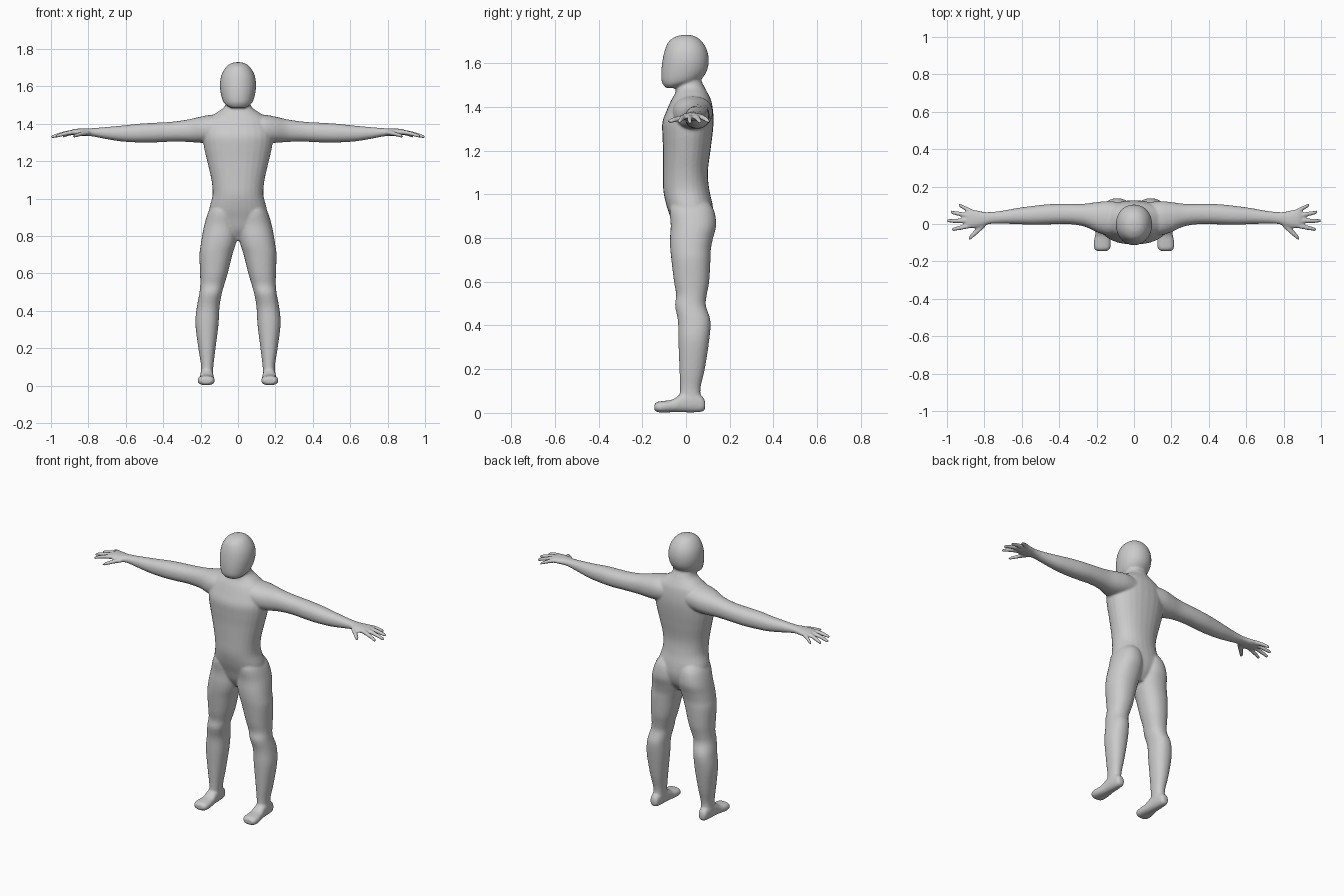
import bpy, bmesh, math
from mathutils import Vector

SKIN = bpy.data.materials.new("plain grey")
SKIN.diffuse_color = (0.6, 0.6, 0.6, 1)


def smooth_rows(rows, steps=4):
    """Catmull-Rom curve through the section rows."""
    pts = [Vector(r) for r in rows]
    out = []
    for i in range(len(pts) - 1):
        a, b, c, d = pts[max(i - 1, 0)], pts[i], pts[i + 1], pts[min(i + 2, len(pts) - 1)]
        for k in range(steps):
            t = k / steps
            out.append(0.5 * (2 * b + (c - a) * t + (2 * a - 5 * b + 4 * c - d) * t * t
                              + (3 * b - a - 3 * c + d) * t ** 3))
    return out + [pts[-1]]


def loft(bm, axis, rows, sign=1, power=2.2, sides=28):
    """Closed skin through rounded sections: (position, low a, high a, low b, high b)."""
    rings = []
    others = [i for i in range(3) if i != axis]
    for t, a0, a1, b0, b1 in smooth_rows(rows):
        ring = []
        for k in range(sides):
            ang = 2 * math.pi * k / sides
            ca, sa = math.cos(ang), math.sin(ang)
            p = [0, 0, 0]
            p[axis] = t
            p[others[0]] = (a0 + a1) / 2 + (a1 - a0) / 2 * math.copysign(abs(ca) ** (2 / power), ca)
            p[others[1]] = (b0 + b1) / 2 + (b1 - b0) / 2 * math.copysign(abs(sa) ** (2 / power), sa)
            p[0] *= sign
            ring.append(bm.verts.new(p))
        rings.append(ring)
    faces = [bm.faces.new(rings[0]), bm.faces.new(rings[-1])]
    for r, s in zip(rings, rings[1:]):
        for k in range(sides):
            n = (k + 1) % sides
            faces.append(bm.faces.new((r[k], r[n], s[n], s[k])))
    bmesh.ops.recalc_face_normals(bm, faces=faces)


def central(rows):
    """Expand (z, half width, front, back) to a symmetric section."""
    return [(z, -w, w, f, b) for z, w, f, b in rows]


HEAD = central([
    (1.729, .012, -.015, .015), (1.722, .040, -.045, .042), (1.70, .067, -.078, .072),
    (1.66, .089, -.097, .096), (1.61, .097, -.108, .104), (1.56, .092, -.113, .094),
    (1.52, .080, -.112, .062), (1.50, .064, -.104, .01), (1.486, .040, -.092, -.035)])

TORSO = central([
    (1.60, .062, -.03, .085), (1.53, .064, -.044, .07), (1.49, .073, -.045, .085),
    (1.462, .110, -.05, .10), (1.43, .155, -.068, .115), (1.38, .18, -.09, .124),
    (1.33, .188, -.108, .126), (1.27, .181, -.108, .121), (1.20, .165, -.105, .112),
    (1.10, .142, -.105, .10), (1.02, .136, -.104, .107), (.95, .153, -.09, .122),
    (.89, .155, -.07, .126), (.83, .125, -.05, .11), (.775, .06, -.015, .07)])

LEG = [
    (.98, .02, .125, -.06, .09), (.93, .008, .158, -.075, .127), (.86, .0, .18, -.07, .138),
    (.80, .003, .192, -.073, .124), (.75, .014, .20, -.072, .114), (.70, .030, .206, -.067, .112),
    (.60, .055, .203, -.055, .106), (.54, .073, .202, -.045, .095), (.49, .087, .207, -.05, .091),
    (.42, .099, .22, -.037, .112), (.33, .104, .228, -.035, .106), (.20, .120, .212, -.03, .086),
    (.11, .131, .198, -.027, .066), (.05, .135, .20, -.03, .072)]

FOOT = [
    (.088, .152, .182, .02, .05), (.075, .141, .193, .006, .075), (.03, .134, .20, .002, .10),
    (-.02, .131, .203, .003, .088), (-.06, .127, .208, .003, .062), (-.10, .124, .216, .002, .055),
    (-.13, .127, .213, .003, .051), (-.144, .142, .20, .012, .04)]

ARM = [
    (.06, -.06, .115, 1.31, 1.445), (.14, -.06, .122, 1.30, 1.448), (.20, -.043, .117, 1.298, 1.438),
    (.27, -.012, .108, 1.303, 1.422), (.36, .0, .108, 1.304, 1.41), (.45, -.002, .106, 1.30, 1.405),
    (.53, -.004, .098, 1.30, 1.40), (.62, -.001, .086, 1.305, 1.39), (.71, .002, .07, 1.319, 1.382),
    (.77, .0, .064, 1.331, 1.377), (.81, -.012, .066, 1.335, 1.375), (.85, -.022, .075, 1.336, 1.374),
    (.88, -.02, .076, 1.339, 1.371), (.897, -.008, .066, 1.346, 1.364)]

# Digit: root x, root y, tip x, tip y, tip height
DIGITS = [(.86, .062, .937, .102, 1.332), (.87, .041, .982, .064, 1.33),
          (.87, .018, 1.0, .017, 1.328), (.865, -.006, .974, -.030, 1.332)]


def digit(x0, y0, x1, y1, z1, r, z0=1.356):
    rows = []
    for t, s in ((0, 1.1), (.35, 1.08), (.7, .95), (.93, .8), (1, .5)):
        x, y = x0 + (x1 - x0) * t, y0 + (y1 - y0) * t
        z = z0 + (z1 - z0) * t ** 1.6
        rows.append((x, y - r * s, y + r * s, z - .0115 * s, z + .0115 * s))
    return rows


# Gather head, torso and both sets of limbs
bm = bmesh.new()
loft(bm, 2, HEAD, power=2.1)
loft(bm, 2, TORSO)
for side in (1, -1):
    loft(bm, 2, LEG, side)
    loft(bm, 1, FOOT, side, 2.4)
    loft(bm, 0, ARM, side)
    for d in DIGITS:
        loft(bm, 0, digit(*d, .0125), side, 2, 16)
    loft(bm, 0, digit(.795, .005, .882, -.077, 1.332, .019, 1.352), side, 2, 16)  # thumb

mesh = bpy.data.meshes.new("body")
bm.to_mesh(mesh)
bm.free()
body = bpy.data.objects.new("body", mesh)
bpy.context.collection.objects.link(body)
mesh.materials.append(SKIN)

# Fuse everything into one continuous skin
fuse = body.modifiers.new("fuse", 'REMESH')
fuse.mode = 'VOXEL'
fuse.voxel_size = .006
fuse.use_smooth_shade = True
relax = body.modifiers.new("relax", 'SMOOTH')
relax.factor = .5
relax.iterations = 6
